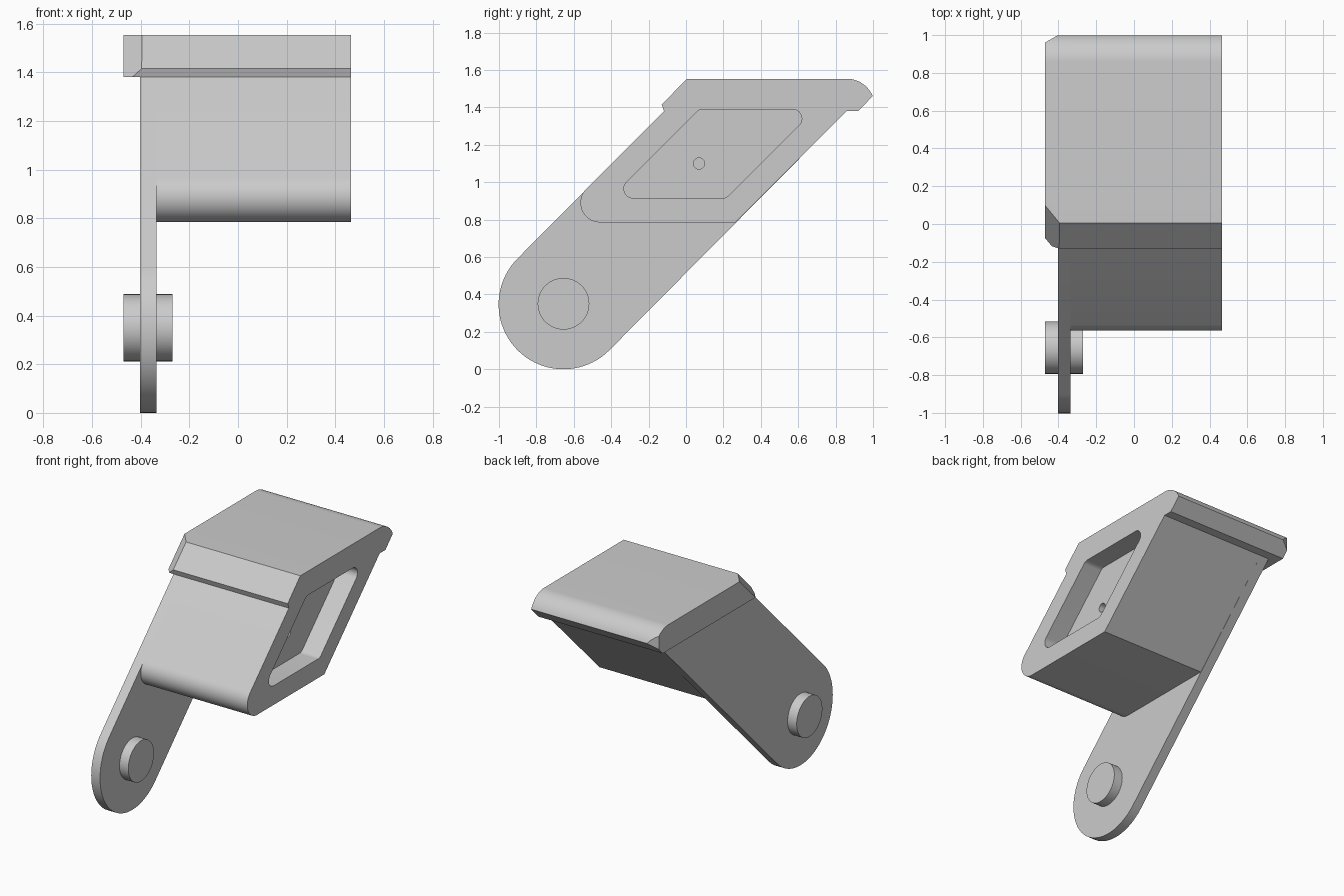
import bpy, bmesh
from math import sin, cos, tan, radians, pi
from mathutils import Vector

if "Cube" in bpy.data.objects:
    bpy.data.objects.remove(bpy.data.objects["Cube"], do_unlink=True)

grey = bpy.data.materials.new("light_grey")
grey.use_nodes = True
colour = (0.6, 0.6, 0.6, 1)
grey.diffuse_color = colour
grey.node_tree.nodes["Principled BSDF"].inputs["Base Color"].default_value = colour


def arc(cy, cz, r, start, end, steps):
    """Points on a circle in the side plane, angles in degrees."""
    angles = [radians(start + (end - start) * i / steps) for i in range(steps + 1)]
    return [(cy + r * cos(a), cz + r * sin(a)) for a in angles]


def fillet(a, b, c, r, steps=10):
    """Round the corner b between its neighbours a and c."""
    a, b, c = Vector(a), Vector(b), Vector(c)
    u, v = (a - b).normalized(), (c - b).normalized()
    half = u.angle(v) / 2
    centre = b + (u + v).normalized() * (r / sin(half))
    p, q = b + u * (r / tan(half)) - centre, b + v * (r / tan(half)) - centre
    return [tuple(centre + p.slerp(q, i / steps) * r) for i in range(steps + 1)]


def finish(name, bm):
    bmesh.ops.recalc_face_normals(bm, faces=bm.faces)
    mesh = bpy.data.meshes.new(name)
    bm.to_mesh(mesh)
    bm.free()
    mesh.materials.append(grey)
    obj = bpy.data.objects.new(name, mesh)
    bpy.context.collection.objects.link(obj)
    return obj


def extrude(name, profile, x0, x1, cuts=()):
    """Extrude a (y, z) profile along x, then trim with (point, normal) planes."""
    bm = bmesh.new()
    face = bm.faces.new([bm.verts.new((x0, y, z)) for y, z in profile])
    new = bmesh.ops.extrude_face_region(bm, geom=[face])["geom"]
    verts = [g for g in new if isinstance(g, bmesh.types.BMVert)]
    bmesh.ops.translate(bm, verts=verts, vec=(x1 - x0, 0, 0))
    for point, normal in cuts:
        geom = bm.verts[:] + bm.edges[:] + bm.faces[:]
        cut = bmesh.ops.bisect_plane(bm, geom=geom, plane_co=point,
                                     plane_no=normal, clear_outer=True)
        edges = [g for g in cut["geom_cut"] if isinstance(g, bmesh.types.BMEdge)]
        bmesh.ops.edgeloop_fill(bm, edges=edges)
    return finish(name, bm)


def subtract(target, cutter):
    mod = target.modifiers.new(cutter.name, "BOOLEAN")
    mod.operation, mod.solver, mod.object = "DIFFERENCE", "EXACT", cutter
    bpy.context.view_layer.objects.active = target
    bpy.ops.object.modifier_apply(modifier=mod.name)
    bpy.data.objects.remove(cutter, do_unlink=True)


# Main levels and the x positions of the layers
LIP, TOP, FLOOR = 1.38, 1.553, 0.785
OUTER, ARM, INNER, OPEN = -0.47, -0.402, -0.336, 0.465
FRONT, BACK = 1.498, 0.522          # z - y of the two sloping sides

# Lip profile: sloped front, rounded back edge, undercut
lip = [(LIP - FRONT, LIP), (-0.13, 1.415), (0.005, TOP)]
lip += arc(0.86, TOP - 0.149, 0.149, 90, 22, 12)
lip += [(0.92, LIP), (LIP - BACK, LIP)]

# Hollow housing with its lip
front_corner = fillet((LIP - FRONT, LIP), (FLOOR - FRONT, FLOOR),
                      (FLOOR - BACK, FLOOR), 0.105, 16)
housing = extrude("housing", lip + [(FLOOR - BACK, FLOOR)] + front_corner[::-1],
                  INNER, OPEN)

# Pocket with rounded corners in the open side
corners = [(0.072, 1.39), (0.69, 1.39), (0.215, 0.915), (-0.403, 0.915)]
pocket = []
for i, corner in enumerate(corners):
    pocket += fillet(corners[i - 1], corner, corners[(i + 1) % 4], 0.05)
subtract(housing, extrude("pocket_cutter", pocket, OPEN - 0.14, OPEN + 0.1))

# Small blind hole in the pocket floor
hole = arc(0.07, 1.10, 0.03, 0, 345, 23)
subtract(housing, extrude("hole_cutter", hole, OPEN - 0.26, OPEN - 0.1))

# Lip overhang past the arm, with chamfered ends
overhang = extrude("lip_overhang", lip, OUTER, INNER, [
    ((ARM, 0.015, TOP), (-0.085, -0.07, 0.07)),
    ((ARM, 1.0, TOP), (-0.04, 0.07, 0)),
])

# Flat arm with a round lower end
arm_profile = arc(-0.655, 0.347, 0.347, 135, 315, 40)
arm = extrude("arm", arm_profile + [(LIP - BACK, LIP), (LIP - FRONT, LIP)], ARM, INNER)

# Pivot pin through the arm
pin = extrude("pivot_pin", arc(-0.655, 0.35, 0.138, 0, 352.5, 47), OUTER, -0.27)

# Smooth the curved sides, keep hard edges
bpy.ops.object.select_all(action="DESELECT")
for obj in (housing, overhang, arm, pin):
    obj.select_set(True)
bpy.context.view_layer.objects.active = housing
bpy.ops.object.shade_smooth_by_angle(angle=radians(25))
